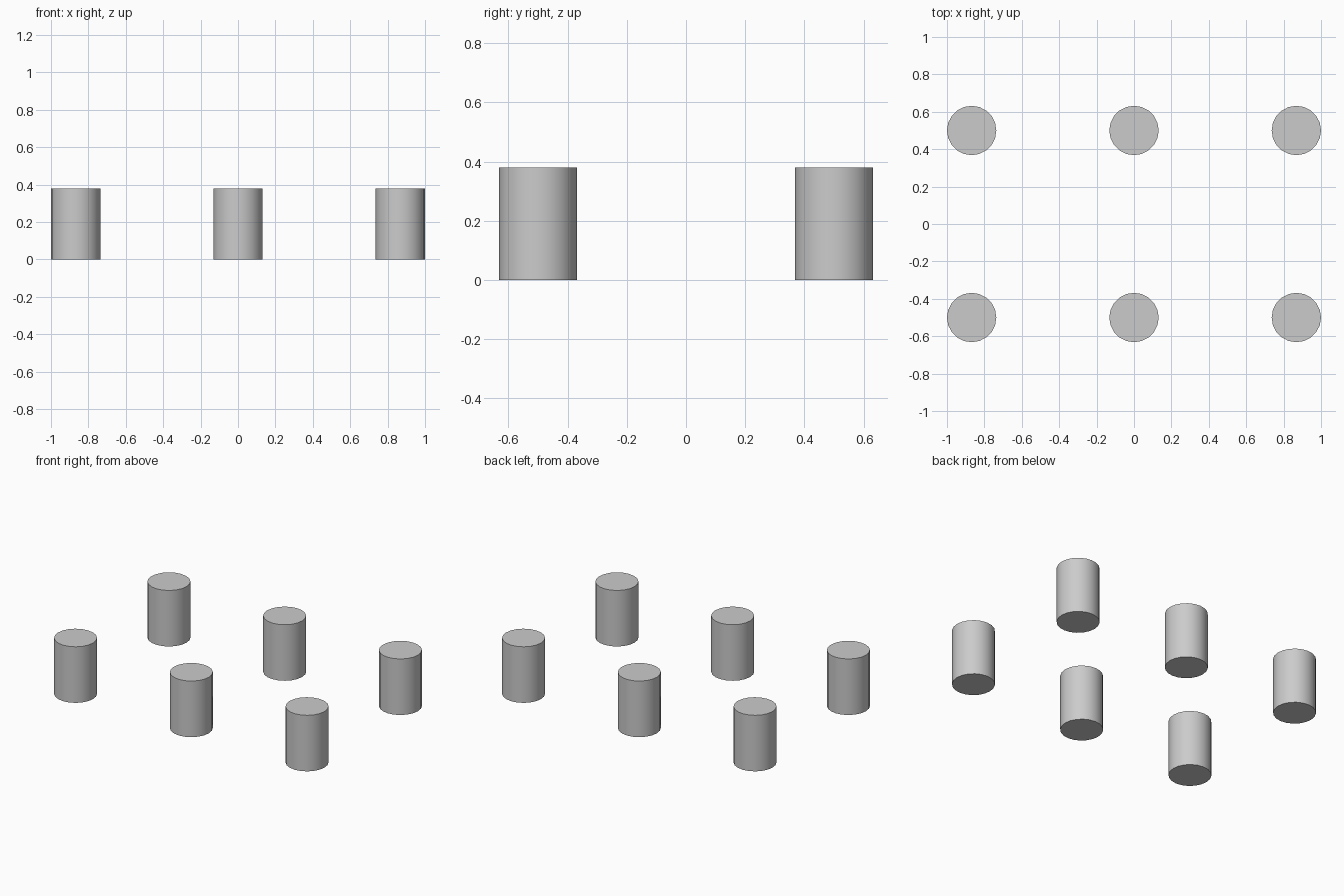
import bpy
import math

if "Cube" in bpy.data.objects:
    bpy.data.objects.remove(bpy.data.objects["Cube"])

RADIUS, HEIGHT = 0.132, 0.38
SPACING_X, SPACING_Y = 0.868, 0.50


def post(name, x, y):
    bpy.ops.mesh.primitive_cylinder_add(vertices=20, radius=RADIUS, depth=HEIGHT,
                                        location=(x, y, HEIGHT / 2))
    obj = bpy.context.object
    obj.name = name
    # Round sides, crisp cap rims
    bpy.ops.object.shade_smooth_by_angle(angle=math.radians(30))


# Two rows of three upright posts
for row, y in (("front", -SPACING_Y), ("back", SPACING_Y)):
    for column, x in (("left", -SPACING_X), ("middle", 0), ("right", SPACING_X)):
        post(f"{row}_{column}_post", x, y)
